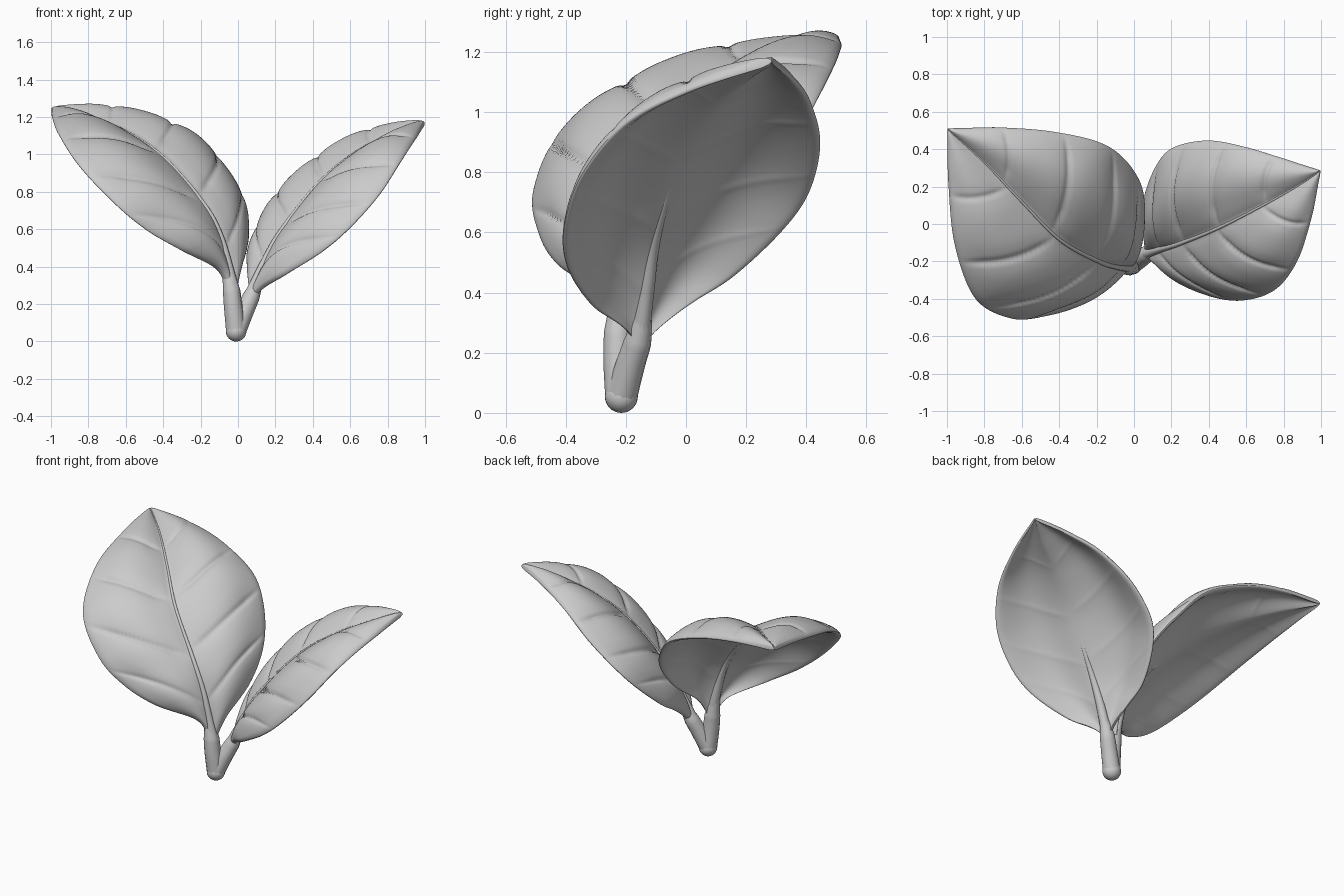
import bpy
import bmesh
import math
from mathutils import Vector

cube = bpy.data.objects.get("Cube")
if cube:
    bpy.data.objects.remove(cube, do_unlink=True)

grey = bpy.data.materials.new("plain_grey")
grey.use_nodes = True
grey.diffuse_color = (0.6, 0.6, 0.6, 1)
grey.node_tree.nodes["Principled BSDF"].inputs["Base Color"].default_value = (0.6, 0.6, 0.6, 1)

ROWS, COLS = 260, 32
VEINS = (0.1, 0.29, 0.5, 0.73)
LIP = 0.013


def spline(points, count):
    """Smooth path through the points, resampled evenly by length."""
    p = [Vector(q) for q in points]
    p = [2 * p[0] - p[1]] + p + [2 * p[-1] - p[-2]]
    dense = []
    for a, b, c, d in zip(p, p[1:], p[2:], p[3:]):
        for i in range(60):
            t = i / 60
            dense.append(0.5 * (2 * b + (c - a) * t + (2 * a - 5 * b + 4 * c - d) * t * t
                                + (3 * b - a - 3 * c + d) * t ** 3))
    dense.append(p[-2])
    dist = [0]
    for a, b in zip(dense, dense[1:]):
        dist.append(dist[-1] + (b - a).length)
    out, k = [], 0
    for i in range(count + 1):
        want = dist[-1] * i / count
        while k < len(dense) - 2 and dist[k + 1] < want:
            k += 1
        f = (want - dist[k]) / max(dist[k + 1] - dist[k], 1e-9)
        out.append(dense[k].lerp(dense[k + 1], min(f, 1)))
    return out


def tube(name, path, radius):
    """Round tube along a path; radius is a function of 0..1."""
    curve = bpy.data.curves.new(name, "CURVE")
    curve.dimensions = "3D"
    curve.bevel_depth = 1
    curve.bevel_resolution = 4
    curve.use_fill_caps = True
    line = curve.splines.new("POLY")
    line.points.add(len(path) - 1)
    for i, (point, co) in enumerate(zip(line.points, path)):
        point.co = (*co, 1)
        point.radius = radius(i / (len(path) - 1))
    line.use_smooth = True
    curve.materials.append(grey)
    bpy.context.collection.objects.link(bpy.data.objects.new(name, curve))


def rounded(t, start):
    """1 up to start, then falls to 0 at t = 1 along a quarter circle."""
    return math.sqrt(max(0, 1 - max(0, (t - start) / (1 - start)) ** 2))


def crease(u, v, shift):
    """Depth of the side veins pressed into the upper face."""
    depth = 0
    for start in VEINS:
        start += shift
        d = u - start - 0.28 * (1 - 0.85 * start) * v
        depth += 0.013 * math.exp(-(d / 0.009) ** 2) + 0.009 * math.exp(-(d / 0.035) ** 2)
    return depth * min(1, 5 * v, 4 * (1 - v))


def half_normals(mid, edge):
    normals = []
    for i in range(ROWS + 1):
        tangent = mid[min(i + 1, ROWS)] - mid[max(i - 1, 0)]
        normals.append((edge[i] - mid[i]).cross(tangent).normalized())
    if normals[ROWS // 2].z < 0:
        normals = [-n for n in normals]
    normals[-1] = normals[-3]
    return normals


def half_blade(mid, edge, normals, mid_normals, bulge, shift, upper):
    """Grid from midrib to edge, puffed out, with a rounded lip at the edge."""
    grid = []
    for i in range(ROWS + 1):
        u = i / ROWS
        swell = abs(math.sin(math.pi * u)) ** 0.75
        out = (edge[i] - mid[i]).normalized() * 0.012 * min(1, 8 * u, 8 * (1 - u))
        row = []
        for j in range(COLS + 1):
            v = 1 - (1 - j / COLS) ** 1.7
            arch = abs(math.sin(math.pi * v))
            lip = LIP * rounded(v, 0.92) * rounded(u, 0.97)
            if upper:
                height = swell * (bulge * arch ** 0.9 - crease(u, v, shift)) + lip
            else:
                height = swell * (0.8 * bulge * arch ** 1.4 - 0.15 * crease(u, v, shift)) - lip
            normal = mid_normals[i].lerp(normals[i], min(1, 5 * v)).normalized()
            row.append(mid[i].lerp(edge[i] + out, v) + normal * height)
        grid.append(row)
    return grid


def add_sheet(bm, front, back, direction):
    """Join two half grids into a skin that faces up (1) or down (-1)."""
    rows = [[bm.verts.new(c) for c in f[::-1] + b[1:]] for f, b in zip(front, back)]
    faces = []
    for r, s in zip(rows, rows[1:]):
        for j in range(len(r) - 1):
            faces.append(bm.faces.new((r[j], r[j + 1], s[j + 1], s[j])))
    bm.normal_update()
    if direction * sum(f.normal.z * f.calc_area() for f in faces) < 0:
        bmesh.ops.reverse_faces(bm, faces=faces)
    for f in faces:
        f.smooth = True


def leaf(side, mid_pts, front_pts, back_pts, front_bulge, back_bulge):
    mid, front, back = (spline(p, ROWS) for p in (mid_pts, front_pts, back_pts))
    fn, bn = half_normals(mid, front), half_normals(mid, back)
    mn = [(a + b).normalized() for a, b in zip(fn, bn)]
    bm = bmesh.new()
    for upper in (True, False):
        add_sheet(bm, half_blade(mid, front, fn, mn, front_bulge, 0, upper),
                  half_blade(mid, back, bn, mn, back_bulge, 0.02, upper), 1 if upper else -1)
    mesh = bpy.data.meshes.new(side + "_leaf_blade")
    bm.to_mesh(mesh)
    bm.free()
    mesh.materials.append(grey)
    bpy.context.collection.objects.link(bpy.data.objects.new(side + "_leaf_blade", mesh))
    # Raised midrib, lying in the upper groove
    path = [m + n * LIP * rounded(i / ROWS, 0.97) for i, (m, n) in enumerate(zip(mid, mn))]
    tube(side + "_leaf_midrib", path[:-4], lambda t: 0.004 + 0.01 * (1 - t) + 0.02 * (1 - t) ** 8)
    # Soft rib under the base of the leaf
    tube(side + "_leaf_under_rib", [m - n * 0.002 for m, n in zip(mid, mn)][:ROWS // 2],
         lambda t: 0.008 + 0.024 * (1 - t))


# Leaf blades: midrib, front edge, back edge
leaf("right",
     [(-.03, -.22, .27), (-.1, -.22, .55), (-.2, -.19, .74), (-.4, -.08, .97),
      (-.6, .12, 1.11), (-.8, .33, 1.19), (-.998, .51, 1.24)],
     [(-.045, -.225, .26), (-.11, -.27, .39), (-.3, -.415, .495), (-.48, -.48, .6),
      (-.65, -.495, .74), (-.84, -.39, .94), (-.95, -.1, 1.11), (-.985, .25, 1.2),
      (-.998, .51, 1.24)],
     [(-.02, -.21, .26), (.005, -.13, .4), (.04, .05, .55), (.03, .2, .72), (-.06, .34, .89),
      (-.2, .43, 1.05), (-.45, .485, 1.16), (-.7, .505, 1.215), (-.998, .51, 1.24)],
     0.08, 0.095)
leaf("left",
     [(.075, -.155, .24), (.15, -.13, .42), (.25, -.1, .6), (.45, -.02, .85),
      (.65, .08, 1.01), (.85, .19, 1.11), (.998, .285, 1.17)],
     [(.075, -.165, .23), (.13, -.21, .29), (.26, -.31, .37), (.45, -.385, .49),
      (.6, -.395, .62), (.75, -.34, .79), (.86, -.2, .96), (.93, 0, 1.07), (.998, .285, 1.17)],
     [(.07, -.145, .23), (.075, -.09, .29), (.07, .01, .37), (.07, .15, .46), (.13, .31, .61),
      (.22, .4, .74), (.4, .435, .9), (.6, .4, 1.04), (.8, .34, 1.12), (.998, .285, 1.17)],
     0.075, 0.085)

# Forked stem with a rounded foot
tube("right_stem", spline([(-.01, -.215, .055), (-.025, -.225, .18), (-.04, -.225, .3),
                           (-.085, -.218, .48)], 30),
     lambda t: 0.054 - 0.014 * t - 0.03 * max(0, t - 0.5) / 0.5)
tube("left_stem", spline([(-.01, -.215, .055), (.035, -.185, .16), (.08, -.155, .26),
                          (.15, -.128, .42)], 30),
     lambda t: 0.053 - 0.014 * t - 0.03 * max(0, t - 0.5) / 0.5)
bpy.ops.mesh.primitive_uv_sphere_add(segments=24, ring_count=16, radius=0.055,
                                     location=(-.01, -.215, .055))
foot = bpy.context.object
foot.name = "stem_foot"
foot.data.materials.append(grey)
bpy.ops.object.shade_smooth()
